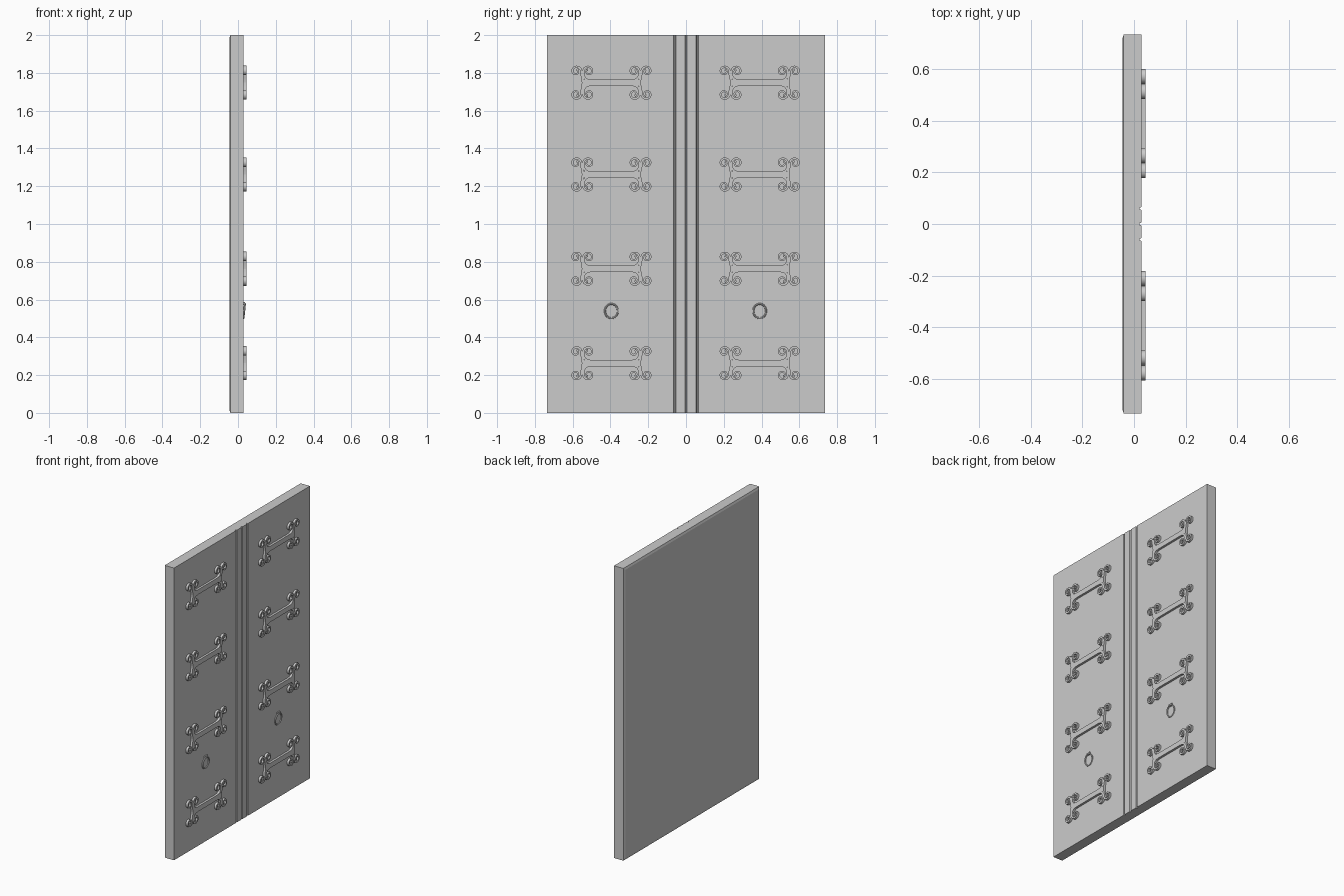
import bpy, bmesh, math
from mathutils import Matrix, Vector

if "Cube" in bpy.data.objects:
    bpy.data.objects.remove(bpy.data.objects["Cube"])

FRONT = 0.03      # x of the decorated door face
RELIEF = 0.045    # x of the raised ironwork


def finish(bm, name, smooth=True):
    bmesh.ops.recalc_face_normals(bm, faces=bm.faces)
    me = bpy.data.meshes.new(name)
    bm.to_mesh(me)
    bm.free()
    ob = bpy.data.objects.new(name, me)
    bpy.context.collection.objects.link(ob)
    if smooth:
        bpy.ops.object.select_all(action='DESELECT')
        ob.select_set(True)
        bpy.context.view_layer.objects.active = ob
        bpy.ops.object.shade_smooth_by_angle(angle=math.radians(35))
    return ob


# Door slab: grooved plan profile pulled up, back face raised with a chamfer
def door_slab():
    plan = [(FRONT, -0.735)]
    for y in (-0.06, 0.0, 0.06):
        plan += [(FRONT, y - 0.006), (FRONT - 0.008, y - 0.003),
                 (FRONT - 0.008, y + 0.003), (FRONT, y + 0.006)]
    plan += [(FRONT, 0.735), (-0.04, 0.735), (-0.04, -0.735)]
    bm = bmesh.new()
    base = bm.faces.new([bm.verts.new((x, y, 0)) for x, y in plan])
    up = bmesh.ops.extrude_face_region(bm, geom=[base])['geom']
    bmesh.ops.translate(bm, vec=(0, 0, 2),
                        verts=[v for v in up if isinstance(v, bmesh.types.BMVert)])
    bmesh.ops.recalc_face_normals(bm, faces=bm.faces)
    back = [f for f in bm.faces if f.normal.x < -0.9 and f.calc_center_median().x < -0.03]
    bmesh.ops.inset_individual(bm, faces=back, thickness=0.02, depth=0.005)
    finish(bm, "door_slab", False)


# Flat raised strip following a path in the door plane
def strip(bm, path, widths):
    rings = []
    for i, p in enumerate(path):
        d = (path[min(i + 1, len(path) - 1)] - path[max(i - 1, 0)]).normalized()
        n = Vector((-d.y, d.x)) * widths[i] / 2
        a, b = p + n, p - n
        rings.append([bm.verts.new(c) for c in (
            (FRONT - 0.002, a.x, a.y), (RELIEF, a.x, a.y),
            (RELIEF, b.x, b.y), (FRONT - 0.002, b.x, b.y))])
    for r, s in zip(rings, rings[1:]):
        for k in range(4):
            bm.faces.new((r[k], r[(k + 1) % 4], s[(k + 1) % 4], s[k]))
    bm.faces.new(rings[0])
    bm.faces.new(rings[-1][::-1])


# Path from the stem that runs into a spiral; out = +1/-1 curl side, up = +1/-1
def curl(end, out, up, lead):
    path = [Vector((end + out * u, up * v)) for u, v in lead]
    c = Vector((end + out * 0.033, up * 0.061))
    steps = 26
    for i in range(steps + 1):
        t = i / steps
        a = math.pi - t * 2 * math.pi * 1.2
        r = 0.027 - 0.018 * t
        path.append(c + Vector((out * math.cos(a), up * math.sin(a))) * r)
    n = len(path)
    return path, [0.013 - 0.005 * i / n + (0.004 if i > n - 4 else 0) for i in range(n)]


# Scroll strap: a bar with four curls at each end
def scroll_strap(y, z, row):
    bm = bmesh.new()
    e = 0.154
    strip(bm, [Vector((-e, 0)), Vector((e, 0))], [0.034, 0.034])
    for s in (-1, 1):
        for up in (-1, 1):
            outer = [(-0.004, -0.002), (-0.003, 0.012), (0.0, 0.028), (0.004, 0.045)]
            inner = [(0.05, 0.011), (0.03, 0.013), (0.016, 0.021), (0.008, 0.034), (0.006, 0.048)]
            strip(bm, *curl(s * e, s, up, outer))
            strip(bm, *curl(s * e, -s, up, inner))
    bmesh.ops.translate(bm, vec=(0, y, z), verts=bm.verts)
    finish(bm, f"scroll_strap_{row}")


# Ring pull hung from a small mount, leaning away from the door at its foot
def ring_pull(y, side):
    bm = bmesh.new()
    n, m, R, r = 28, 8, 0.034, 0.005
    grid = []
    for i in range(n):
        a = 2 * math.pi * i / n
        grid.append([bm.verts.new((r * math.sin(b),
                                   (R + r * math.cos(b)) * math.cos(a),
                                   (R * 1.12 + r * math.cos(b)) * math.sin(a)))
                     for b in (2 * math.pi * k / m for k in range(m))])
    for i in range(n):
        for k in range(m):
            g, h = grid[i], grid[(i + 1) % n]
            bm.faces.new((g[k], h[k], h[(k + 1) % m], g[(k + 1) % m]))
    bmesh.ops.rotate(bm, cent=(0, 0, 0), matrix=Matrix.Rotation(math.radians(6), 3, 'Y'),
                     verts=bm.verts)
    bmesh.ops.translate(bm, vec=(FRONT + 0.003, y, 0.539), verts=bm.verts)
    finish(bm, f"ring_pull_{side}")
    bm = bmesh.new()
    bmesh.ops.create_cube(bm, size=1, matrix=Matrix.Translation((FRONT + 0.002, y, 0.58))
                          @ Matrix.Diagonal((0.01, 0.03, 0.016, 1)))
    finish(bm, f"ring_mount_{side}", False)


door_slab()
for side, y in (("left", -0.395), ("right", 0.39)):
    for row, z in enumerate((0.263, 0.763, 1.262, 1.748)):
        scroll_strap(y, z, f"{side}_{row + 1}")
    ring_pull(y, side)
